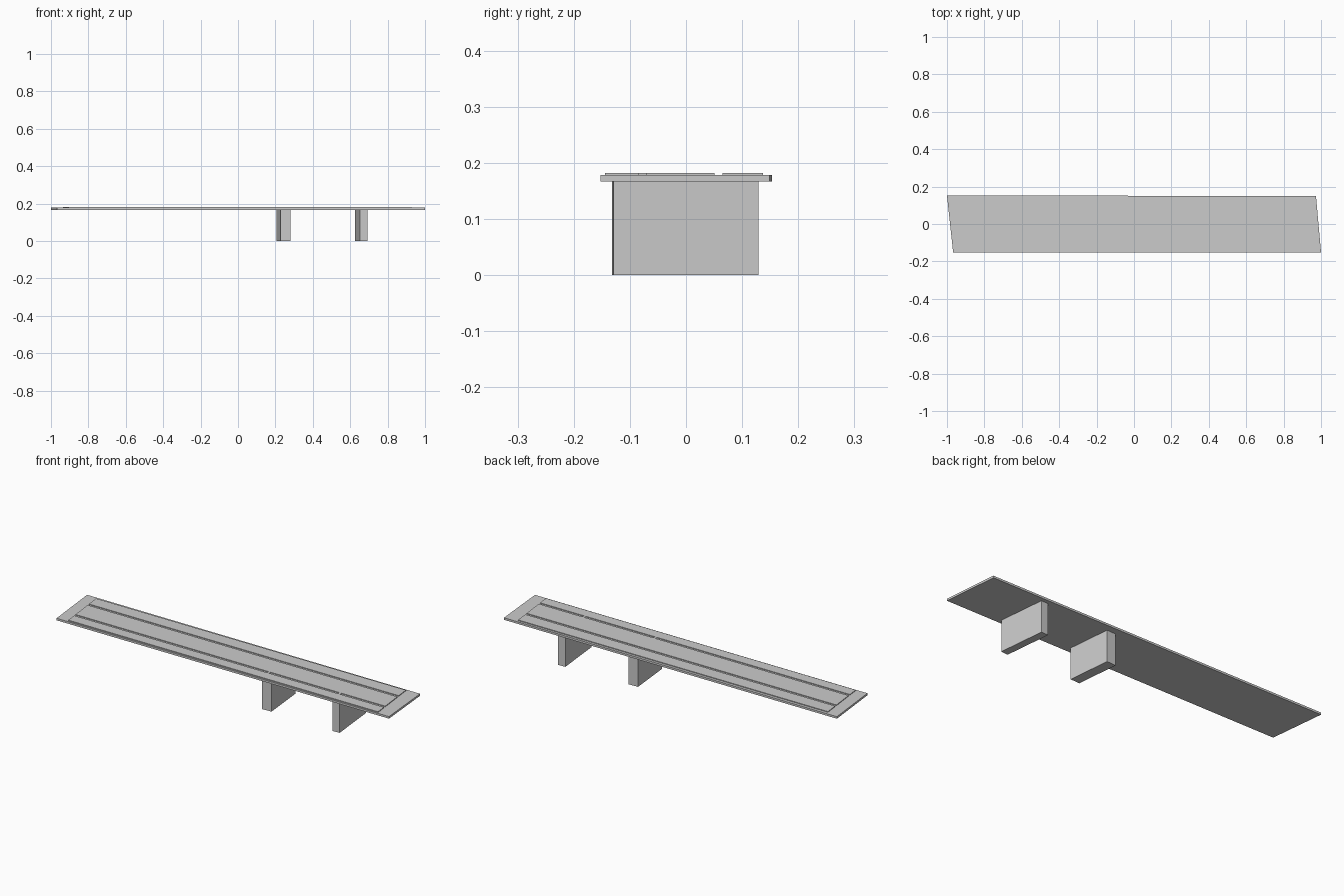
import bpy
import bmesh

if "Cube" in bpy.data.objects:
    bpy.data.objects.remove(bpy.data.objects["Cube"])


def prism(name, pts, z0, z1):
    """Extrude a plan outline (counter-clockwise) between two heights."""
    bm = bmesh.new()
    low = [bm.verts.new((x, y, z0)) for x, y in pts]
    face = bm.faces.new(low)
    res = bmesh.ops.extrude_face_region(bm, geom=[face])
    for v in res["geom"]:
        if isinstance(v, bmesh.types.BMVert):
            v.co.z = z1
    bmesh.ops.recalc_face_normals(bm, faces=bm.faces)
    mesh = bpy.data.meshes.new(name)
    bm.to_mesh(mesh)
    bm.free()
    obj = bpy.data.objects.new(name, mesh)
    bpy.context.collection.objects.link(obj)
    return obj


DECK_LOW, DECK_TOP, STRIP_TOP = 0.167, 0.178, 0.182
SKEW = -0.115  # x shift per unit of y


def skew_strip(name, x0, x1, y0, y1):
    """Raised paving slab whose ends follow the skew of the deck."""
    pts = [(x0 + SKEW * y0, y0), (x1 + SKEW * y0, y0),
           (x1 + SKEW * y1, y1), (x0 + SKEW * y1, y1)]
    return prism(name, pts, DECK_TOP - 0.001, STRIP_TOP)


# Skewed bridge deck
prism("deck", [(-0.967, -0.152), (1.0, -0.152), (0.973, 0.149), (-1.0, 0.153)],
      DECK_LOW, DECK_TOP)

# Three raised strips with narrow gaps between them
for name, y0, y1 in (("front_walkway", -0.144, -0.085),
                     ("roadway", -0.071, 0.051),
                     ("back_walkway", 0.065, 0.137)):
    skew_strip(name, -0.92, 0.913, y0, y1)

# Short links across the front gap, above the piers
for i, x in enumerate((0.228, 0.648)):
    skew_strip(f"gap_link_{i + 1}", x - 0.006, x + 0.006, -0.086, -0.070)

# Skewed wall piers
prism("inner_pier", [(0.228, -0.122), (0.282, -0.119), (0.259, 0.115), (0.205, 0.113)],
      0, DECK_LOW)
prism("outer_pier", [(0.651, -0.132), (0.692, -0.129), (0.666, 0.129), (0.625, 0.127)],
      0, DECK_LOW)
